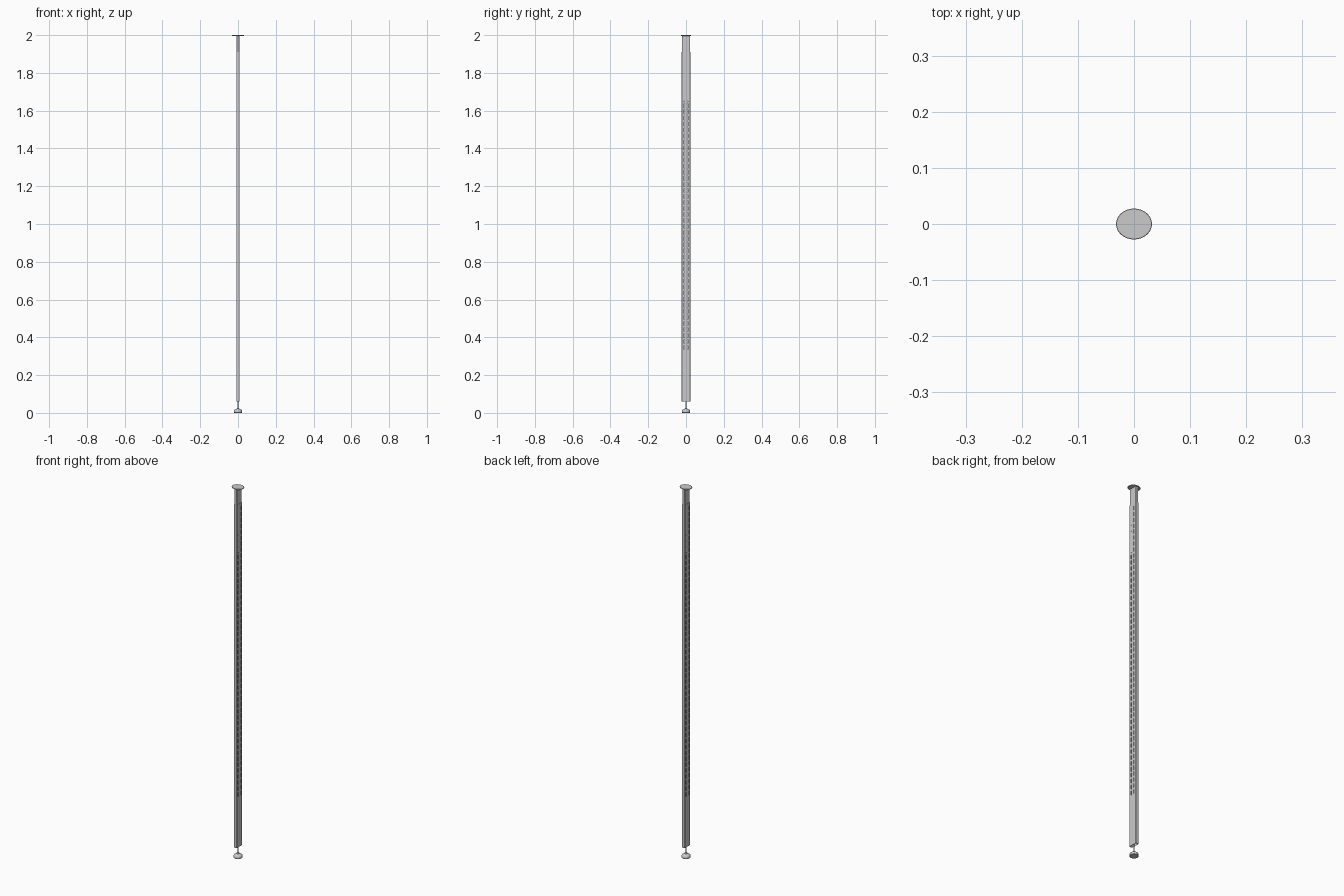
import bpy, bmesh, math

if "Cube" in bpy.data.objects:
    bpy.data.objects.remove(bpy.data.objects["Cube"])


def finish(name, bm, smooth=True):
    bmesh.ops.recalc_face_normals(bm, faces=bm.faces)
    me = bpy.data.meshes.new(name)
    bm.to_mesh(me)
    bm.free()
    ob = bpy.data.objects.new(name, me)
    bpy.context.collection.objects.link(ob)
    if smooth:
        bpy.context.view_layer.objects.active = ob
        ob.select_set(True)
        bpy.ops.object.shade_smooth_by_angle(angle=math.radians(40))
        ob.select_set(False)
    return ob


def section(hx, hy, c, cuts=()):
    # Rectangle outline with small chamfers; cuts divide the wide sides
    right = [(hx, y) for y in (-hy + c, *cuts, hy - c)]
    half = right + [(hx - c, hy)]
    return half + [(-hx + c, hy)] + [(-x, -y) for x, y in right] + [(-hx + c, -hy), (hx - c, -hy)]


def tube(name, outline, levels, wall, hole=lambda p, q, i: False):
    bm = bmesh.new()
    rings = [[bm.verts.new((x, y, z)) for x, y in outline] for z in levels]
    n = len(outline)
    for i in range(len(levels) - 1):
        for j in range(n):
            k = (j + 1) % n
            if not hole(outline[j], outline[k], i):
                bm.faces.new((rings[i][j], rings[i][k], rings[i + 1][k], rings[i + 1][j]))
    ob = finish(name, bm, False)
    mod = ob.modifiers.new("wall", 'SOLIDIFY')
    mod.thickness = wall
    mod.offset = -1
    return ob


def lathe(name, profile, sides=40, sy=1.0):
    bm = bmesh.new()
    rings = []
    for r, z in profile:
        rings.append([bm.verts.new((r * math.cos(2 * math.pi * k / sides),
                                    sy * r * math.sin(2 * math.pi * k / sides), z))
                      for k in range(sides)])
    for a, b in zip(rings, rings[1:]):
        for k in range(sides):
            m = (k + 1) % sides
            bm.faces.new((a[k], a[m], b[m], b[k]))
    bm.faces.new(rings[0])
    bm.faces.new(rings[-1])
    return finish(name, bm)


# Slotted post: two columns of slots in both wide faces
count, pitch, slot = 49, 0.032, 0.022
levels = [0.06]
for i in range(count):
    z = 0.335 + i * pitch
    levels += [z, z + slot]
levels.append(1.91)
cuts = (-0.0115, -0.0075, 0.0075, 0.0115)


def is_slot(p, q, i):
    wide = abs(p[0] - q[0]) < 1e-6
    mid = abs(p[1] + q[1]) / 2
    return i % 2 == 1 and wide and 0.0075 < mid < 0.0115


tube("slotted_post", section(0.0085, 0.0235, 0.0015, cuts), levels, 0.0012, is_slot)

# Narrower sleeve sliding out of the post top
tube("inner_sleeve", section(0.007, 0.0215, 0.0015), [1.65, 1.997], 0.0012)

# Oval ceiling plate
lathe("top_plate", [(0.031, 1.996), (0.032, 1.997), (0.032, 1.999), (0.031, 2.0)], 48, 0.0275 / 0.032)

# Adjustable foot with threaded stem running up into the post
lathe("foot", [(0.020, 0), (0.022, 0.002), (0.022, 0.010), (0.020, 0.015),
               (0.014, 0.019), (0.007, 0.022), (0.006, 0.027)])
lathe("foot_stem", [(0.003, 0.02), (0.003, 0.10)], 16)
